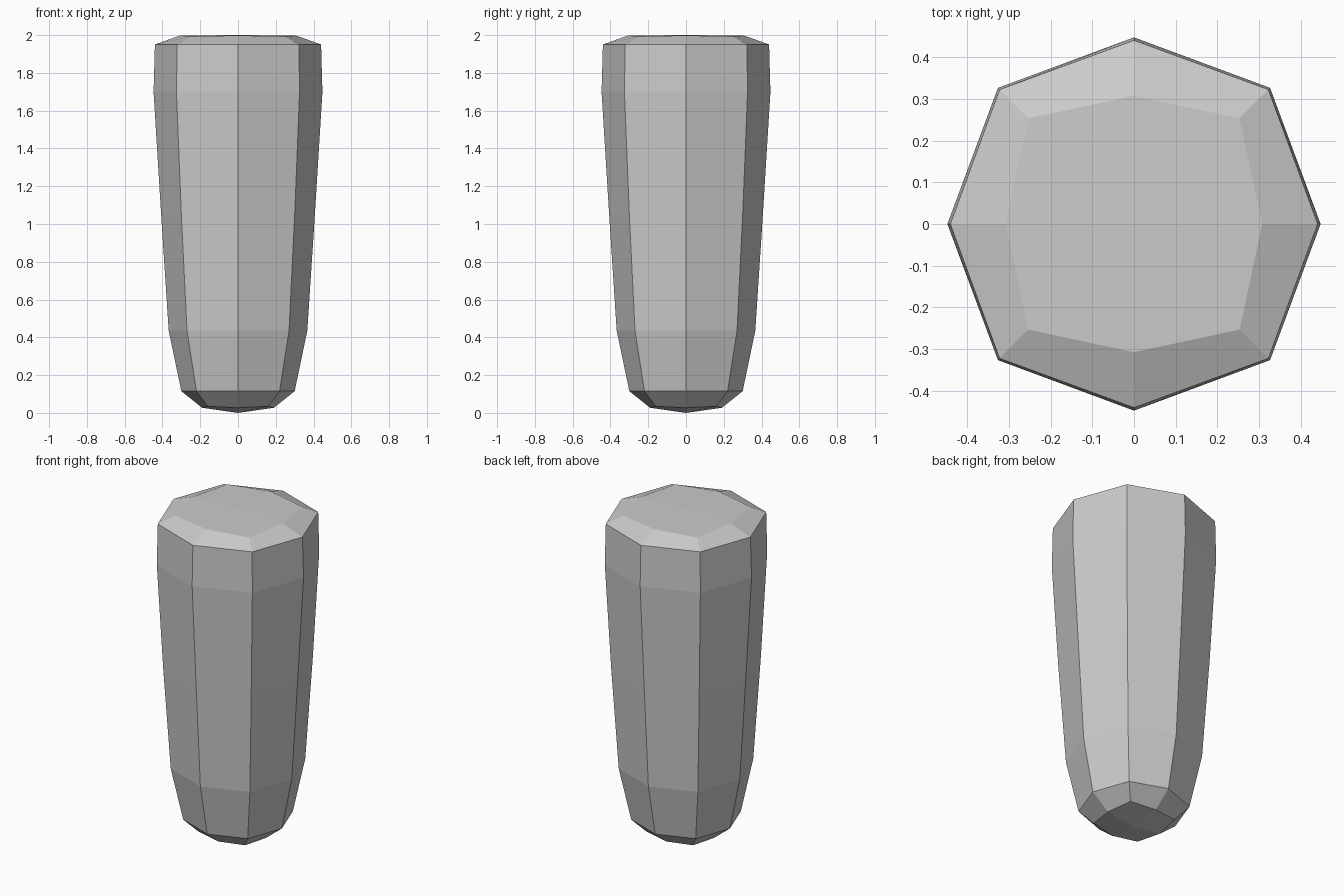
import bpy, bmesh

if "Cube" in bpy.data.objects:
    bpy.data.objects.remove(bpy.data.objects["Cube"])

# Octagonal rings, bottom to top: (axis radius, axis z, diagonal x=y offset, diagonal z)
RINGS = [
    (0.19, 0.027, 0.16, 0.035),
    (0.30, 0.115, 0.22, 0.115),
    (0.367, 0.435, 0.27, 0.435),
    (0.407, 1.05, 0.30, 1.05),
    (0.447, 1.70, 0.326, 1.70),
    (0.44, 1.95, 0.322, 1.95),
    (0.307, 1.998, 0.253, 1.993),
]
DIRS = [(1, 0), (1, 1), (0, 1), (-1, 1), (-1, 0), (-1, -1), (0, -1), (1, -1)]

bm = bmesh.new()


def add_ring(axis_r, axis_z, diag, diag_z):
    return [bm.verts.new((x * diag, y * diag, diag_z) if x and y
                         else (x * axis_r, y * axis_r, axis_z))
            for x, y in DIRS]


def add_cap(ring, z):
    # four quads meeting at the centre
    centre = bm.verts.new((0, 0, z))
    for i in range(0, 8, 2):
        bm.faces.new((centre, ring[i], ring[i + 1], ring[(i + 2) % 8]))


# Tapered side walls
rings = [add_ring(*r) for r in RINGS]
for low, high in zip(rings, rings[1:]):
    for i in range(8):
        j = (i + 1) % 8
        bm.faces.new((low[i], low[j], high[j], high[i]))

# Bottom and top caps
add_cap(rings[0], 0.0)
add_cap(rings[-1], 2.0)
bmesh.ops.recalc_face_normals(bm, faces=bm.faces[:])

mesh = bpy.data.meshes.new("tapered_post")
bm.to_mesh(mesh)
bm.free()
bpy.context.collection.objects.link(bpy.data.objects.new("tapered_post", mesh))
